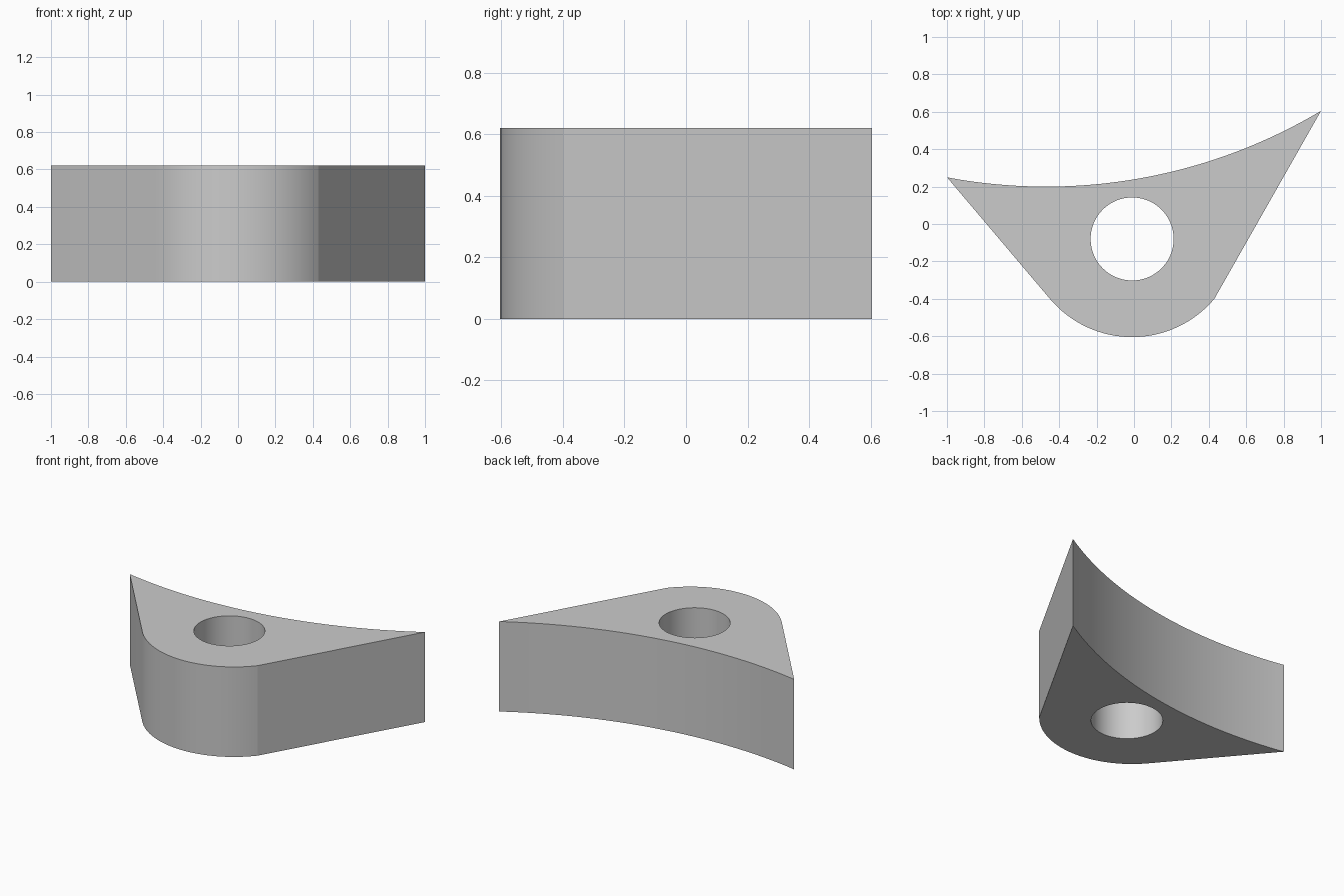
import bpy
import bmesh
from math import sin, cos, atan2, radians, hypot, tau

cube = bpy.data.objects.get("Cube")
if cube:
    bpy.data.objects.remove(cube, do_unlink=True)

HEIGHT = 0.62


def arc(centre, radius, start, end, steps):
    """Points along a circular arc, both ends included."""
    return [(centre[0] + radius * cos(start + (end - start) * i / steps),
             centre[1] + radius * sin(start + (end - start) * i / steps))
            for i in range(steps + 1)]


def arc_between(centre, p, q, steps):
    """Arc around a centre from p to q."""
    a, b = (atan2(v[1] - centre[1], v[0] - centre[0]) for v in (p, q))
    return arc(centre, hypot(p[0] - centre[0], p[1] - centre[1]), a, b, steps)


def add_loop(bm, points):
    verts = [bm.verts.new((x, y, 0)) for x, y in points]
    return [bm.edges.new((v, verts[(i + 1) % len(verts)])) for i, v in enumerate(verts)]


# Outline: rounded nose at the front, concave saddle at the back
left_tip, right_tip = (-1.0, 0.25), (1.0, 0.605)
nose = arc_between((-0.01, -0.03), (-0.448, -0.402), (0.43, -0.4), 32)
saddle = arc_between((-0.47, 3.07), right_tip, left_tip, 40)
saddle[-1] = left_tip
hole = arc((-0.01, -0.08), 0.222, 0, tau, 72)[:-1]

# Fill between outline and hole, then extrude upward
bm = bmesh.new()
edges = add_loop(bm, nose + saddle) + add_loop(bm, hole)
bmesh.ops.triangle_fill(bm, edges=edges, use_beauty=True, use_dissolve=False)
extruded = bmesh.ops.extrude_face_region(bm, geom=bm.faces[:], use_keep_orig=True)
top = [g for g in extruded["geom"] if isinstance(g, bmesh.types.BMVert)]
bmesh.ops.translate(bm, verts=top, vec=(0, 0, HEIGHT))
bmesh.ops.recalc_face_normals(bm, faces=bm.faces[:])

mesh = bpy.data.meshes.new("saddle_block")
bm.to_mesh(mesh)
bm.free()
block = bpy.data.objects.new("saddle_block", mesh)
bpy.context.collection.objects.link(block)

# Plain grey
grey = bpy.data.materials.new("light_grey")
grey.use_nodes = True
colour = (0.6, 0.6, 0.6, 1)
grey.diffuse_color = colour
bsdf = next(n for n in grey.node_tree.nodes if n.type == "BSDF_PRINCIPLED")
bsdf.inputs["Base Color"].default_value = colour
mesh.materials.append(grey)

# Smooth curved walls, crisp corners
bpy.ops.object.select_all(action="DESELECT")
block.select_set(True)
bpy.context.view_layer.objects.active = block
bpy.ops.object.shade_smooth_by_angle(angle=radians(7))
